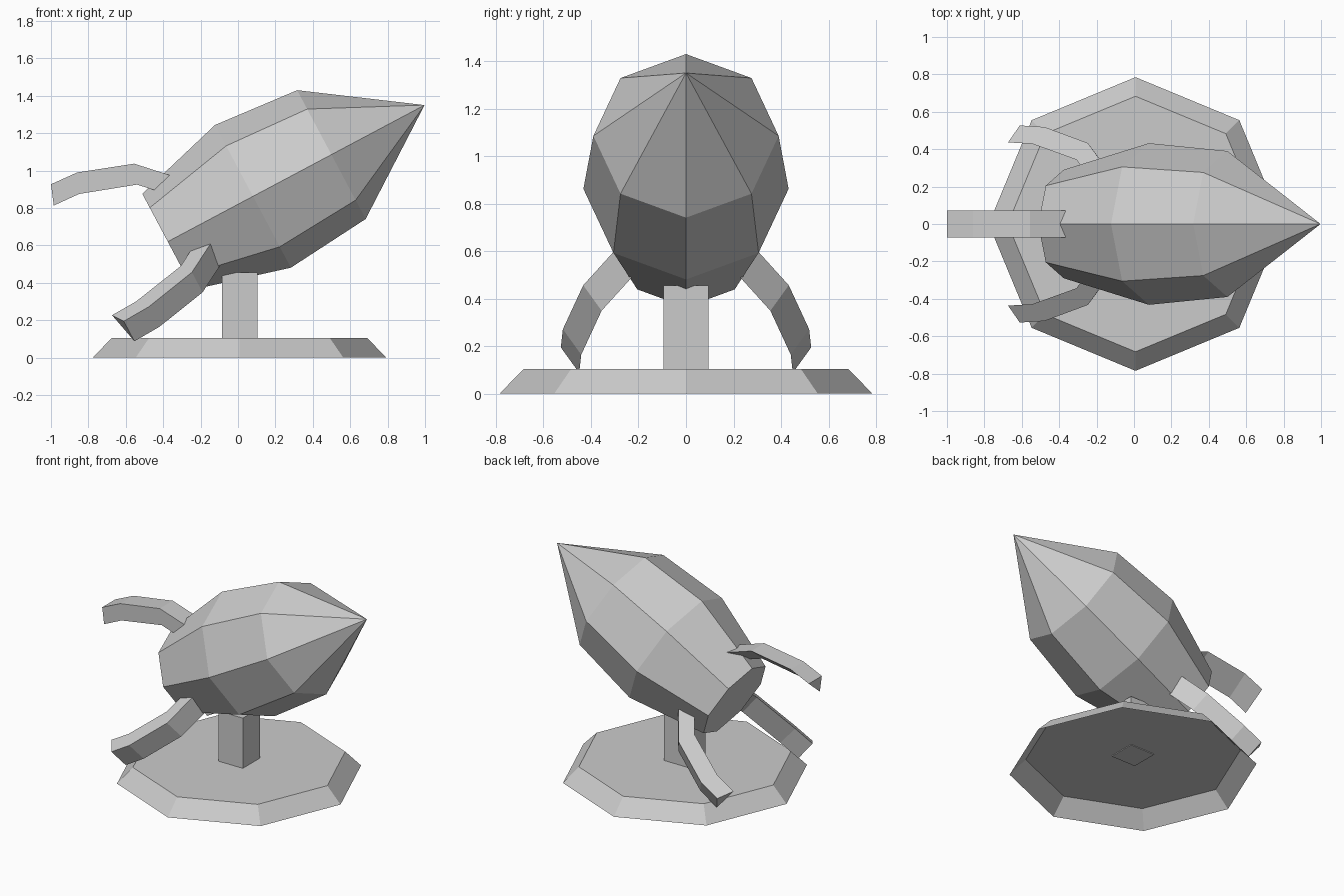
import bpy
import bmesh
from math import radians, sin, cos, pi
from mathutils import Matrix, Vector

if "Cube" in bpy.data.objects:
    bpy.data.objects.remove(bpy.data.objects["Cube"])

CENTRE = Vector((0.08, 0, 0.8625))                      # widest ring of the hull
HULL = Matrix.Translation(CENTRE) @ Matrix.Rotation(radians(-28), 4, 'Y')  # local x = hull axis


def make(name, verts, faces, matrix):
    bm = bmesh.new()
    vs = [bm.verts.new(matrix @ Vector(v)) for v in verts]
    for f in faces:
        bm.faces.new([vs[i] for i in f])
    bmesh.ops.recalc_face_normals(bm, faces=bm.faces)
    mesh = bpy.data.meshes.new(name)
    bm.to_mesh(mesh)
    bm.free()
    ob = bpy.data.objects.new(name, mesh)
    bpy.context.collection.objects.link(ob)
    return ob


def lathe(name, rings, matrix, tip=None, bottom=True, n=8):
    """Eight-sided shell along local x from (position, radius) rings."""
    verts = [(a, r * sin(2 * pi * i / n), r * cos(2 * pi * i / n))
             for a, r in rings for i in range(n)]
    faces = [(k * n + i, k * n + (i + 1) % n, (k + 1) * n + (i + 1) % n, (k + 1) * n + i)
             for k in range(len(rings) - 1) for i in range(n)]
    if bottom:
        faces.append(tuple(range(n)))
    last = [(len(rings) - 1) * n + i for i in range(n)]
    if tip is None:
        faces.append(tuple(last))
    else:
        verts.append((tip, 0, 0))
        faces += [(last[i], last[(i + 1) % n], len(verts) - 1) for i in range(n)]
    return make(name, verts, faces, matrix)


# Stand: tapered octagonal base, open underneath, and square post
upright = Matrix.Translation((0.008, 0, 0)) @ Matrix.Rotation(radians(-90), 4, 'Y')
lathe("base", [(0, 0.785), (0.105, 0.683)], upright, bottom=False)

bpy.ops.mesh.primitive_cube_add(size=1, location=(0.009, 0, 0.278))
post = bpy.context.object
post.name = "post"
post.scale = (0.19, 0.19, 0.356)

# Rocket hull with pointed nose
lathe("rocket_body", [(-0.516, 0.29), (0, 0.432), (0.475, 0.39)], HULL, tip=1.039)

# Curved fins: right-triangle section swept along (x, z) edges, tip to root
upper = [(-1.0, 0.927), (-0.86, 0.99), (-0.555, 1.037), (-0.34, 0.968)]
lower = [(-0.985, 0.813), (-0.85, 0.875), (-0.54, 0.925), (-0.39, 0.878)]


def fin(name, angle=0, drop=0, flip=1):
    verts = []
    for (ux, uz), (lx, lz) in zip(upper, lower):
        verts += [(ux, -0.072 * flip, uz), (ux, 0.072 * flip, uz), (lx, -0.072 * flip, lz)]
    faces = [(3 * k + i, 3 * k + (i + 1) % 3, 3 * k + 3 + (i + 1) % 3, 3 * k + 3 + i)
             for k in range(3) for i in range(3)]
    faces += [(0, 1, 2), (9, 10, 11)]
    pivot = HULL @ Matrix.Translation((0, 0, -drop))
    turn = Matrix.Rotation(radians(angle), 4, 'X')
    make(name, verts, faces, pivot @ turn @ pivot.inverted())


fin("top_fin")
fin("back_fin", -122.5, 0.015)
fin("front_fin", 122.5, 0.015, flip=-1)
